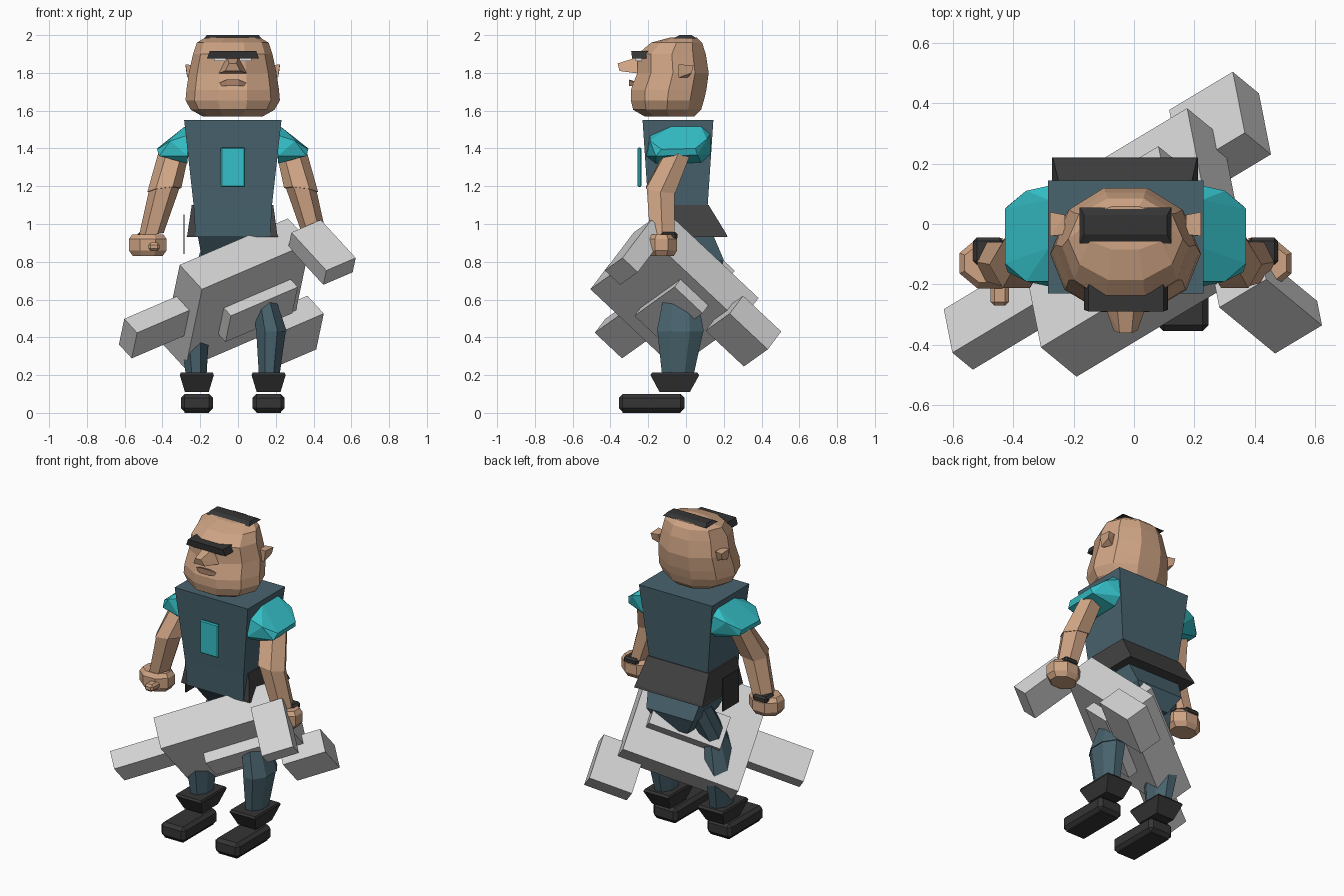
import bpy, bmesh, math
from mathutils import Vector

CX = -0.028  # mirror plane of the figure


def mat(name, rgb):
    m = bpy.data.materials.new(name)
    m.diffuse_color = (*rgb, 1)
    return m


SKIN = mat("skin", (0.62, 0.37, 0.23))
LIP = mat("lip", (0.42, 0.23, 0.15))
TEAL = mat("teal", (0.035, 0.53, 0.58))
CLOTH = mat("slate cloth", (0.065, 0.125, 0.155))
BLACK = mat("black", (0.035, 0.035, 0.035))
BELT = mat("charcoal", (0.055, 0.055, 0.055))
METAL = mat("light grey", (0.66, 0.66, 0.66))
WHITE = mat("eye white", (0.85, 0.85, 0.85))


def finish(name, bm, material):
    bmesh.ops.recalc_face_normals(bm, faces=bm.faces)
    me = bpy.data.meshes.new(name)
    bm.to_mesh(me)
    bm.free()
    me.materials.append(material)
    ob = bpy.data.objects.new(name, me)
    bpy.context.collection.objects.link(ob)
    return ob


def loft(name, rings, material):
    """Skin a list of equal-sized point rings and cap both ends."""
    bm = bmesh.new()
    vs = [[bm.verts.new(p) for p in r] for r in rings]
    n = len(vs[0])
    for a, b in zip(vs, vs[1:]):
        for i in range(n):
            j = (i + 1) % n
            bm.faces.new((a[i], a[j], b[j], b[i]))
    bm.faces.new(vs[0])
    bm.faces.new(vs[-1])
    return finish(name, bm, material)


def rect(x0, x1, y0, y1, z):
    return [(x0, y0, z), (x1, y0, z), (x1, y1, z), (x0, y1, z)]


def oval(cx, cy, z, rx, ry, n, turn=0.5, tilt=(0, 0)):
    pts = []
    for i in range(n):
        t = 2 * math.pi * (i + turn) / n
        dx, dy = rx * math.cos(t), ry * math.sin(t)
        pts.append((cx + dx, cy + dy, z + tilt[0] * dx + tilt[1] * dy))
    return pts


def hull(name, pts, material):
    bm = bmesh.new()
    for p in pts:
        bm.verts.new(p)
    r = bmesh.ops.convex_hull(bm, input=bm.verts)
    junk = {g for g in r["geom_interior"] + r["geom_unused"] if isinstance(g, bmesh.types.BMVert)}
    if junk:
        bmesh.ops.delete(bm, geom=list(junk), context='VERTS')
    bmesh.ops.dissolve_limit(bm, angle_limit=0.03, verts=bm.verts, edges=bm.edges)
    return finish(name, bm, material)


def box(name, x, y, z, material, bevel=0):
    x, y, z = sorted(x), sorted(y), sorted(z)
    ob = loft(name, [rect(*x, *y, z[0]), rect(*x, *y, z[1])], material)
    if bevel:
        b = ob.modifiers.new("chamfer", 'BEVEL')
        b.width, b.segments = bevel, 1
    return ob


# torso, flared belt and hips
loft("torso", [rect(-0.225, 0.17, -0.19, 0.10, 0.93), rect(-0.235, 0.18, -0.20, 0.115, 1.10),
               rect(-0.285, 0.23, -0.23, 0.145, 1.55)], CLOTH)
loft("belt", [rect(-0.272, 0.212, -0.185, 0.22, 0.93), rect(-0.268, 0.208, -0.185, 0.215, 0.945),
              rect(-0.245, 0.187, -0.16, 0.12, 1.10)], BELT)
loft("hips", [rect(-0.12, 0.065, 0.03, 0.16, 0.70), rect(-0.19, 0.14, -0.06, 0.20, 0.81),
              rect(-0.215, 0.165, -0.17, 0.14, 0.95)], CLOTH)
box("chest_plate", (-0.092, 0.037), (-0.256, -0.236), (1.195, 1.405), TEAL, 0.006)
box("belt_holster", (-0.288, -0.282), (-0.12, 0.04), (0.84, 1.05), BLACK)

# head: jaw to crown in ten-sided rings (z, half width, front y, back y)
rings = []
for z, hw, y0, y1 in [(1.57, 0.16, -0.22, 0.045), (1.605, 0.222, -0.28, 0.08), (1.655, 0.25, -0.292, 0.095),
                      (1.71, 0.245, -0.292, 0.108), (1.80, 0.232, -0.258, 0.12), (1.90, 0.21, -0.255, 0.105),
                      (1.96, 0.19, -0.185, 0.085), (1.987, 0.145, -0.085, 0.058)]:
    rings.append(oval(CX, (y0 + y1) / 2, z, hw, (y1 - y0) / 2 / math.cos(math.pi / 10), 10, 0))
loft("head", rings, SKIN)
hull("hair", rect(-0.18, 0.124, -0.065, 0.055, 1.983) + rect(-0.165, 0.11, -0.035, 0.03, 2.0), BLACK)
hull("brow", rect(-0.165, 0.112, -0.285, -0.2, 1.875) + rect(-0.15, 0.097, -0.29, -0.2, 1.915), BLACK)
hull("nose", [(CX - 0.08, -0.24, 1.795), (CX + 0.08, -0.24, 1.795), (CX - 0.04, -0.352, 1.81),
              (CX + 0.04, -0.352, 1.81), (CX - 0.02, -0.362, 1.85), (CX + 0.02, -0.362, 1.85),
              (CX - 0.03, -0.25, 1.885), (CX + 0.03, -0.25, 1.885)], SKIN)
hull("mouth", [(CX + s * dx, y, z) for s in (-1, 1) for dx, y, z in
               [(0.115, -0.25, 1.728), (0.03, -0.302, 1.765), (0.03, -0.302, 1.73), (0.03, -0.24, 1.745)]], LIP)

for s, side in ((-1, "left"), (1, "right")):
    def X(d):
        return CX + s * d

    def span(a, b):
        return (X(a), X(b))

    # eye and ear
    box(side + "_eye", span(0.035, 0.10), (-0.268, -0.22), (1.862, 1.882), WHITE)
    hull(side + "_ear", [(X(d), y, z) for d, y, z in
                         [(0.20, -0.035, 1.84), (0.20, 0.03, 1.84), (0.20, -0.035, 1.775), (0.20, 0.01, 1.775),
                          (0.25, -0.04, 1.845), (0.25, 0.04, 1.84), (0.24, -0.04, 1.775), (0.245, 0.03, 1.80)]], SKIN)
    # sleeve cap
    hull(side + "_sleeve", [(X(d), y, z) for d, y, z in
                            [(0.24, -0.21, 1.36), (0.24, 0.13, 1.37), (0.24, -0.19, 1.47), (0.24, 0.13, 1.48),
                             (0.255, -0.08, 1.515), (0.255, 0.08, 1.515), (0.24, -0.16, 1.32), (0.24, 0.08, 1.325),
                             (0.33, -0.19, 1.44), (0.33, 0.11, 1.45), (0.40, -0.13, 1.395), (0.40, 0.05, 1.40),
                             (0.39, -0.16, 1.36), (0.39, 0.06, 1.365)]], TEAL)
    # upper arm and forearm, slightly stepped at the elbow
    loft(side + "_upper_arm", [oval(X(0.31), -0.04, 1.39, 0.085, 0.085, 6, 0, (-s * 0.2, 0.2)),
                               oval(X(0.362), -0.135, 1.18, 0.09, 0.09, 6, 0, (-s * 0.12, -0.15))], SKIN)
    loft(side + "_forearm", [oval(X(0.362), -0.135, 1.185, 0.082, 0.084, 6, 0, (-s * 0.12, -0.15)),
                             oval(X(0.432), -0.125, 0.94, 0.067, 0.075, 6, 0, (-s * 0.2, 0))], SKIN)
    # hand, thumb and wrist device
    loft(side + "_hand", [oval(X(0.45), -0.13, z, rx, ry, 8) for z, rx, ry in
                          [(0.83, 0.085, 0.07), (0.86, 0.108, 0.09), (0.92, 0.108, 0.09), (0.945, 0.09, 0.07)]], SKIN)
    box(side + "_thumb", span(0.387, 0.447), (-0.27, -0.18), (0.858, 0.902), SKIN, 0.012)
    box(side + "_wrist_band", span(0.405, 0.505), (-0.135, -0.045), (0.915, 0.958), BLACK, 0.012)
    # legs: thigh leaning forward from the hip, then shin
    loft(side + "_thigh", [oval(X(d), y, z, rx, ry, 8) for d, y, z, rx, ry in
                           [(0.10, 0.07, 0.85, 0.08, 0.09), (0.165, -0.03, 0.62, 0.062, 0.095),
                            (0.205, -0.03, 0.43, 0.088, 0.135)]], CLOTH)
    loft(side + "_shin", [oval(X(d), y, z, rx, ry, 8) for d, y, z, rx, ry in
                          [(0.203, -0.03, 0.435, 0.085, 0.132), (0.192, -0.045, 0.17, 0.056, 0.085)]], CLOTH)
    # boot cuff and foot
    c = X(0.19)
    loft(side + "_boot_cuff", [rect(c - 0.063, c + 0.063, -0.14, 0.02, 0.11),
                               rect(c - 0.09, c + 0.09, -0.188, 0.07, 0.20),
                               rect(c - 0.085, c + 0.085, -0.18, 0.06, 0.213)], BLACK)
    box(side + "_foot", (c - 0.085, c + 0.085), (-0.355, -0.008), (0.005, 0.1), BLACK, 0.02)
    box(side + "_sole", (c - 0.065, c + 0.065), (-0.335, -0.028), (0.0, 0.01), BLACK)

# large blocky launcher held diagonally; spans measured along its own axes
A = Vector((0.805, 0.483, 0.346)).normalized()
B = Vector((0.591, -0.487, -0.643)).normalized()
C = -A.cross(B)


def gun_block(name, a, b, c):
    loft(name, [[A * a[i] + B * b[j] + C * k for i, j in ((0, 0), (1, 0), (1, 1), (0, 1))] for k in c], METAL)


gun_block("launcher_body", (-0.166, 0.546), (-0.484, -0.284), (0.16, 0.782))
gun_block("launcher_barrel", (-0.51, -0.10), (-0.459, -0.344), (0.36, 0.56))
gun_block("launcher_side_panel", (0.02, 0.46), (-0.57, -0.22), (0.335, 0.54))
gun_block("launcher_stock", (0.40, 0.662), (-0.341, -0.194), (-0.026, 0.254))
gun_block("launcher_grip", (0.43, 0.623), (-0.32, -0.007), (0.775, 0.887))
